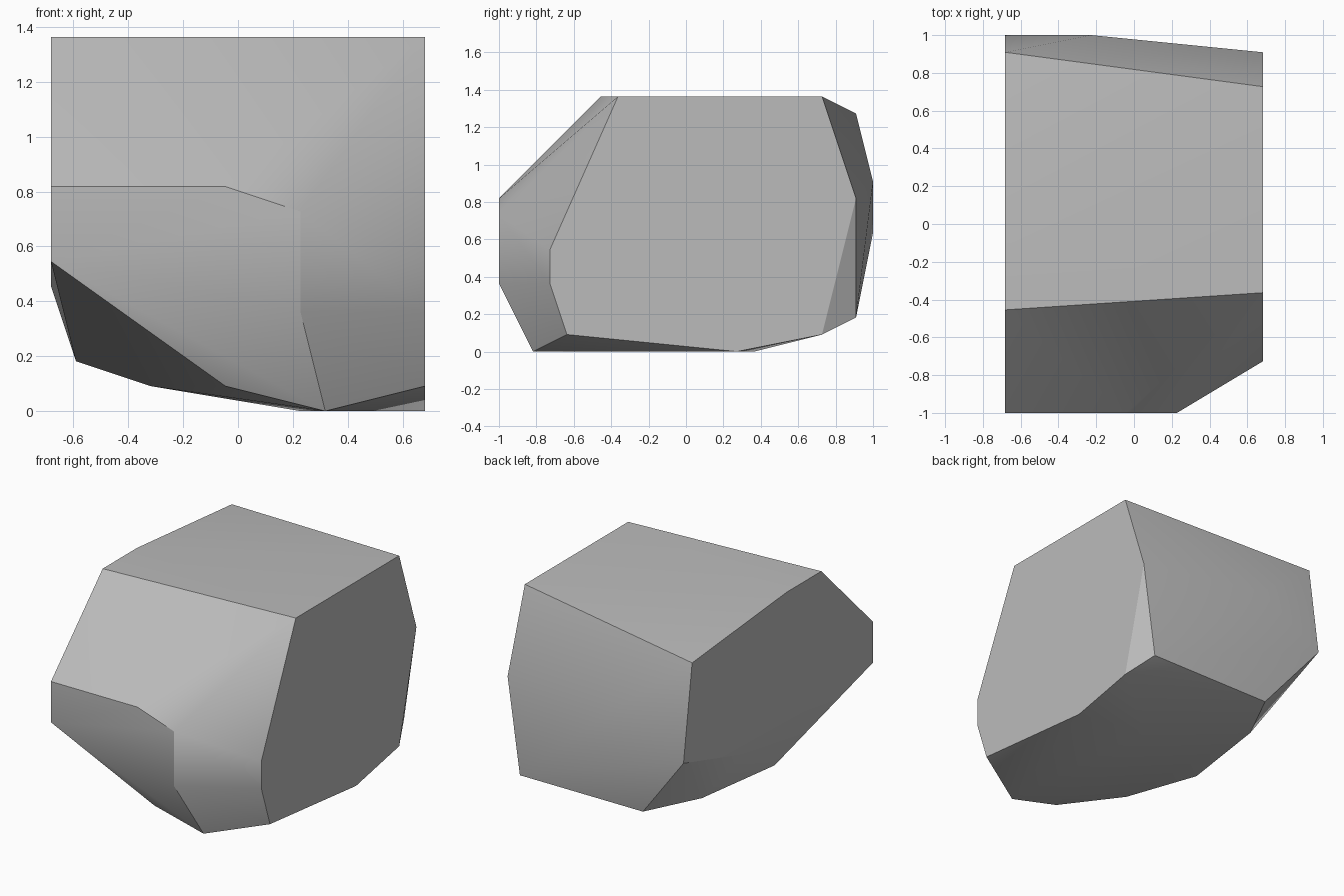
import bpy, bmesh, math

cube = bpy.data.objects.get("Cube")
if cube:
    bpy.data.objects.remove(cube, do_unlink=True)

UNIT = 1 / 11  # the corners lie on a regular lattice

# Stone grey
grey = bpy.data.materials.new("stone_grey")
grey.use_nodes = True
colour = (0.5, 0.5, 0.5, 1)
grey.diffuse_color = colour
grey.node_tree.nodes["Principled BSDF"].inputs["Base Color"].default_value = colour

# Flat side cuts, as (y, z) outlines
SIDE = 7.5
right_cut = [(-4, 15), (8, 15), (10, 9), (8, 1), (3, 0), (-7, 1), (-8, 4), (-8, 6)]
left_cut = [(-5, 15), (-1, 15), (10, 14), (11, 7), (4, 5), (-11, 6), (-11, 9)]
# Front bulge, as (x, z) at the front plane
front_face = [(-0.5, 9), (2.5, 8), (2.5, 4)]
# Chipped back and underside corners
back = [(-2.5, 11, 10), (6.5, 10, 2), (-3.5, 10, 2)]
underside = [(3.5, -9, 0), (2.5, 4, 0), (-0.5, -9, 1), (-3.5, -5, 1),
             (-6.5, -1, 2), (-5.5, 6, 2)]

corners = [(SIDE, y, z) for y, z in right_cut]
corners += [(-SIDE, y, z) for y, z in left_cut]
corners += [(x, -11, z) for x, z in front_face]
corners += back + underside

# Wrap the corners in a convex boulder
bm = bmesh.new()
for x, y, z in corners:
    bm.verts.new((x * UNIT, y * UNIT, z * UNIT))
bmesh.ops.convex_hull(bm, input=bm.verts[:])
bmesh.ops.dissolve_limit(bm, angle_limit=math.radians(0.5),
                         verts=bm.verts[:], edges=bm.edges[:])
bmesh.ops.recalc_face_normals(bm, faces=bm.faces[:])
mesh = bpy.data.meshes.new("boulder")
bm.to_mesh(mesh)
bm.free()
mesh.materials.append(grey)
boulder = bpy.data.objects.new("boulder", mesh)
bpy.context.collection.objects.link(boulder)

# Soften the shallow creases, keep the steep ones sharp
bpy.ops.object.select_all(action="DESELECT")
boulder.select_set(True)
bpy.context.view_layer.objects.active = boulder
bpy.ops.object.shade_smooth_by_angle(angle=math.radians(30))
